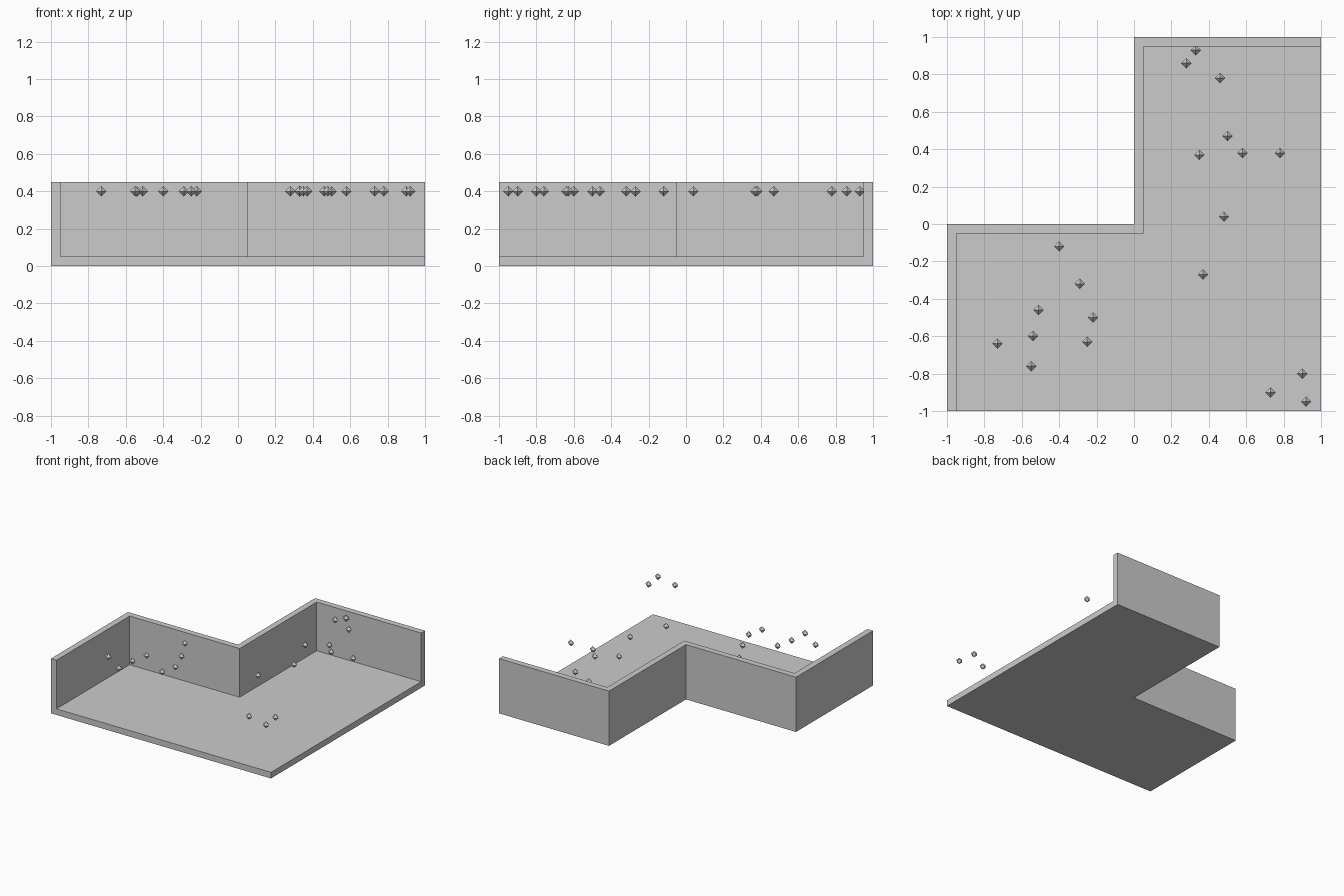
import bpy, bmesh
from mathutils import Vector

if "Cube" in bpy.data.objects:
    bpy.data.objects.remove(bpy.data.objects["Cube"])

FLOOR, TOP, T = 0.05, 0.45, 0.05


def add_object(name, bm):
    bmesh.ops.recalc_face_normals(bm, faces=bm.faces)
    mesh = bpy.data.meshes.new(name)
    bm.to_mesh(mesh)
    bm.free()
    obj = bpy.data.objects.new(name, mesh)
    bpy.context.collection.objects.link(obj)
    return obj


def extrude_outline(name, outline, z0, z1):
    bm = bmesh.new()
    face = bm.faces.new([bm.verts.new((x, y, z0)) for x, y in outline])
    top = bmesh.ops.extrude_face_region(bm, geom=[face])["geom"]
    verts = [g for g in top if isinstance(g, bmesh.types.BMVert)]
    bmesh.ops.translate(bm, verts=verts, vec=(0, 0, z1 - z0))
    return add_object(name, bm)


# L-shaped floor slab
extrude_outline("floor", [(-1, -1), (1, -1), (1, 1), (0, 1), (0, 0), (-1, 0)], 0, FLOOR)

# Stepped wall along the left and back edges
outer = [(-1, -1), (-1, 0), (0, 0), (0, 1), (1, 1)]
inner = [(1, 1 - T), (T, 1 - T), (T, -T), (T - 1, -T), (T - 1, -1)]
extrude_outline("stepped_wall", outer + inner, FLOOR, TOP)

# Small octahedral markers floating inside the room
spots = [(0.33, 0.93), (0.28, 0.86), (0.46, 0.78), (0.50, 0.47), (0.58, 0.38),
         (0.35, 0.37), (0.78, 0.38), (0.48, 0.04), (0.37, -0.27), (-0.40, -0.12),
         (-0.29, -0.32), (-0.51, -0.46), (-0.22, -0.50), (-0.54, -0.60),
         (-0.73, -0.64), (-0.25, -0.63), (-0.55, -0.76), (0.90, -0.80),
         (0.73, -0.90), (0.92, -0.95)]
R = 0.028
for i, (x, y) in enumerate(spots, 1):
    bm = bmesh.new()
    for axis in range(3):
        for sign in (-R, R):
            v = Vector((0, 0, 0))
            v[axis] = sign
            bm.verts.new(v)
    bmesh.ops.convex_hull(bm, input=bm.verts)
    add_object(f"marker_{i:02d}", bm).location = (x, y, 0.40)
